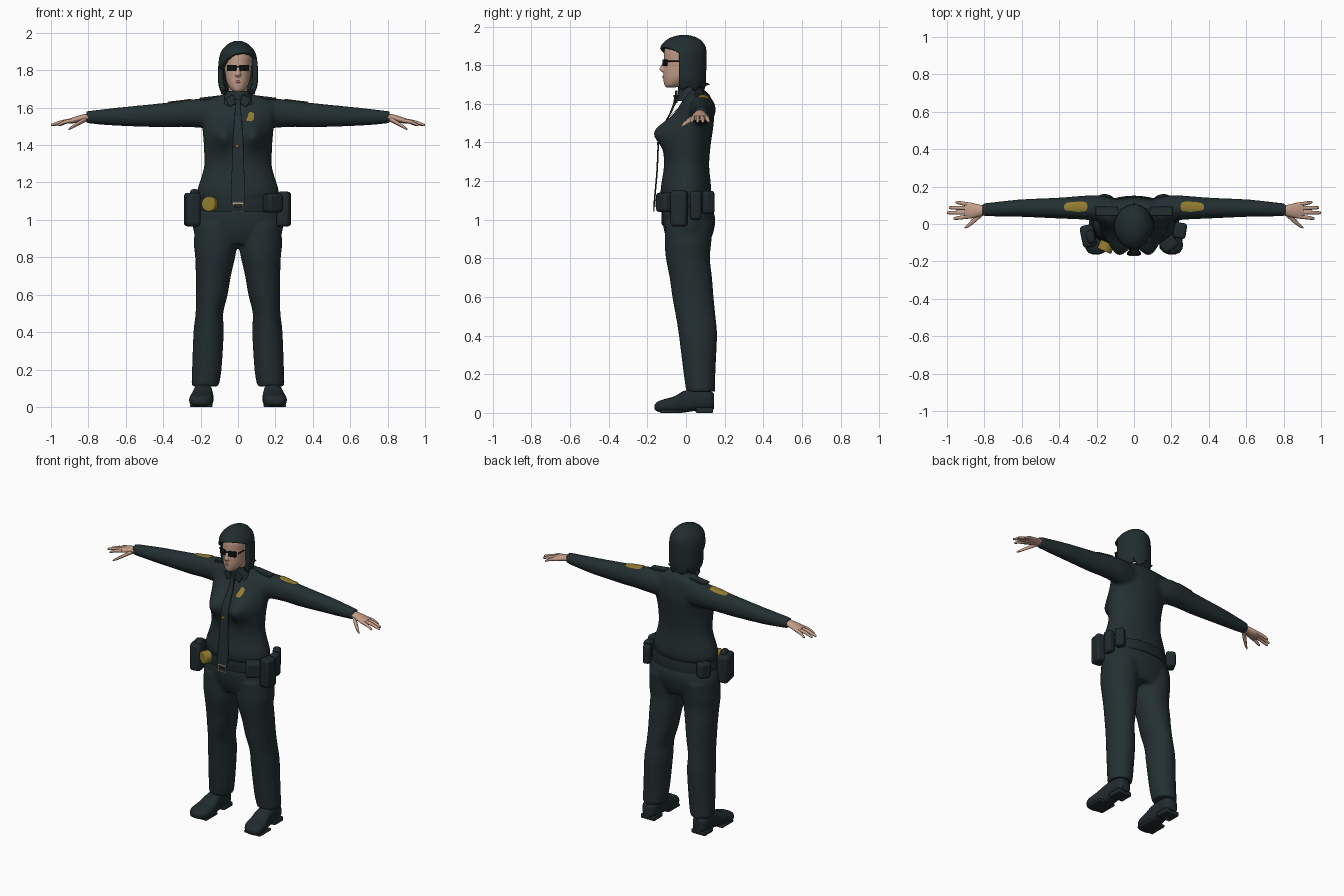
import bpy, bmesh, math
from mathutils import Matrix, Vector

cube = bpy.data.objects.get("Cube")
if cube:
    bpy.data.objects.remove(cube, do_unlink=True)


def material(name, *rgb):
    m = bpy.data.materials.new(name)
    m.use_nodes = True
    m.diffuse_color = (*rgb, 1)
    shader = m.node_tree.nodes["Principled BSDF"]
    shader.inputs["Base Color"].default_value = (*rgb, 1)
    shader.inputs["Roughness"].default_value = .8
    return m


uniform = material("dark uniform cloth", .017, .029, .031)
leather = material("dark leather", .014, .023, .026)
hair_mat = material("dark hair", .015, .026, .028)
gold = material("gold", .29, .2, .03)
skin = material("skin", .55, .34, .25)
lip_mat = material("lips", .36, .16, .13)
black = material("black lens", .004, .005, .006)
metal = material("pale metal", .5, .38, .25)


def finish(name, bm, mat, voxel=0, bevel=0, solid=0, wrap=None):
    """Turn a bmesh into a shaded object with its modifiers."""
    bmesh.ops.recalc_face_normals(bm, faces=bm.faces[:])
    mesh = bpy.data.meshes.new(name)
    bm.to_mesh(mesh)
    bm.free()
    mesh.materials.append(mat)
    ob = bpy.data.objects.new(name, mesh)
    bpy.context.scene.collection.objects.link(ob)
    bpy.ops.object.select_all(action='DESELECT')
    ob.select_set(True)
    bpy.context.view_layer.objects.active = ob
    bpy.ops.object.shade_smooth_by_angle(angle=math.radians(45))
    if voxel:
        mod = ob.modifiers.new("fuse", 'REMESH')
        mod.mode, mod.voxel_size, mod.use_smooth_shade = 'VOXEL', voxel, True
        mod = ob.modifiers.new("soften", 'SMOOTH')
        mod.factor, mod.iterations = .5, 4
    if wrap:
        mod = ob.modifiers.new("lie on cloth", 'SHRINKWRAP')
        mod.target, mod.wrap_mode, mod.offset = wrap, 'ABOVE_SURFACE', .005
    if solid:
        mod = ob.modifiers.new("thickness", 'SOLIDIFY')
        mod.thickness = solid
    if bevel:
        mod = ob.modifiers.new("round edges", 'BEVEL')
        mod.width, mod.segments = bevel, 3
    return ob


def loft(bm, axis, sections, side=1, n=28, power=2, steps=4):
    """Skin ellipse sections (position, centre a, centre b, radius a, radius b)."""
    pts = [Vector(s) for s in sections]
    pts = [pts[0]] + pts + [pts[-1]]
    rows = []
    for i in range(1, len(pts) - 2):
        a, b, c, d = pts[i - 1:i + 3]
        for k in range(steps):
            t = k / steps
            rows.append(b + (c - a) * t / 2 + (a * 2 - b * 5 + c * 4 - d) * t * t / 2
                        + ((b - c) * 3 + d - a) * t ** 3 / 2)
    rows.append(pts[-1])
    rings = []
    for t, ca, cb, ra, rb in rows:
        ring = []
        for j in range(n):
            ang = math.tau * j / n
            u, v = (math.copysign(abs(w) ** (2 / power), w) for w in (math.cos(ang), math.sin(ang)))
            a, b = ca + ra * u, cb + rb * v
            x, y, z = {'x': (t, a, b), 'y': (a, t, b), 'z': (a, b, t)}[axis]
            ring.append(bm.verts.new((x * side, y, z)))
        rings.append(ring)
    for lo, hi in zip(rings, rings[1:]):
        for j in range(n):
            bm.faces.new((lo[j], lo[j - 1], hi[j - 1], hi[j]))
    bm.faces.new(rings[0])
    bm.faces.new(rings[-1])


def box(bm, centre, size, turn=0, axis='Z'):
    mat = Matrix.Translation(centre) @ Matrix.Rotation(turn, 4, axis) @ Matrix.Diagonal((*size, 1))
    bmesh.ops.create_cube(bm, size=1, matrix=mat)


def patch(name, centre, size, rotation, target):
    """Rounded thin plate lying on the cloth."""
    bm = bmesh.new()
    bmesh.ops.create_grid(bm, x_segments=10, y_segments=10, size=1)
    for v in bm.verts:
        x, y = v.co.xy
        v.co = (x * math.sqrt(1 - y * y / 3) * size[0], y * math.sqrt(1 - x * x / 3) * size[1], 0)
    bm.transform(Matrix.Translation(centre) @ rotation)
    finish(name, bm, gold, wrap=target)


# Shirt: torso with bust, and both sleeves
bm = bmesh.new()
loft(bm, 'z', [(1.08, 0, 0, .2, .118), (1.13, 0, 0, .217, .13), (1.17, 0, 0, .215, .13),
               (1.28, 0, .003, .182, .117), (1.38, 0, .005, .182, .122), (1.45, 0, .015, .187, .122),
               (1.52, 0, .035, .195, .11), (1.58, 0, .05, .21, .09), (1.63, 0, .06, .19, .07),
               (1.655, 0, .06, .13, .055), (1.675, 0, .045, .06, .045)], n=48)
for v in bm.verts:
    if v.co.y < 0:
        v.co.y -= .075 * math.exp(-((abs(v.co.x) - .085) / .06) ** 2 - ((v.co.z - 1.455) / .07) ** 2)
for s in (1, -1):
    loft(bm, 'x', [(.1, .07, 1.56, .065, .08), (.2, .085, 1.57, .068, .078), (.3, .087, 1.567, .062, .07),
                   (.4, .085, 1.56, .056, .065), (.6, .085, 1.553, .047, .052),
                   (.72, .08, 1.55, .04, .042), (.81, .075, 1.549, .035, .032)], s)
shirt = finish("shirt", bm, uniform, voxel=.01)

# Trousers: hips and both legs
bm = bmesh.new()
loft(bm, 'z', [(.87, 0, .015, .2, .1), (.93, 0, .015, .235, .125), (1, 0, .015, .242, .137),
               (1.06, 0, .008, .225, .128), (1.11, 0, 0, .205, .118)], n=40)
for s in (1, -1):
    loft(bm, 'z', [(.98, .115, .015, .115, .125), (.87, .12, .01, .116, .12), (.8, .122, .01, .107, .114),
                   (.7, .132, .025, .094, .11), (.6, .14, .036, .085, .107), (.5, .153, .05, .074, .103),
                   (.4, .157, .062, .081, .099), (.2, .167, .07, .079, .082), (.11, .176, .077, .073, .076)], s)
finish("trousers", bm, uniform, voxel=.01)

# Shoes and heels
bm = bmesh.new()
for s in (1, -1):
    loft(bm, 'y', [(.145, .185, .06, .03, .04), (.12, .185, .065, .048, .05), (.05, .187, .067, .05, .056),
                   (-.01, .188, .058, .054, .056), (-.06, .193, .044, .062, .042),
                   (-.12, .199, .036, .062, .033), (-.15, .202, .032, .045, .024),
                   (-.162, .203, .03, .02, .012)], s, power=2.8)
finish("shoes", bm, leather)
bm = bmesh.new()
for s in (1, -1):
    box(bm, (.186 * s, .095, .014), (.1, .09, .028))
    box(bm, (.197 * s, -.075, .008), (.12, .12, .016))
finish("heels_and_soles", bm, leather, bevel=.006)

# Hands with fingers and thumb
bm = bmesh.new()
for s in (1, -1):
    loft(bm, 'x', [(.77, .075, 1.55, .026, .022), (.82, .072, 1.546, .03, .02), (.87, .072, 1.535, .042, .017),
                   (.905, .073, 1.527, .04, .013)], s)
    for root, tip, end in ((.04, .03, .965), (.062, .06, 1), (.084, .087, .99), (.104, .116, .955)):
        loft(bm, 'x', [(.88, root, 1.532, .011, .011), ((.88 + end) / 2, (root + tip) / 2, 1.524, .0105, .01),
                       (end - .008, tip, 1.509, .008, .007), (end, tip, 1.507, .003, .003)], s, n=12)
    loft(bm, 'x', [(.81, .06, 1.54, .016, .014), (.85, .024, 1.518, .016, .012),
                   (.885, -.006, 1.497, .011, .009), (.905, -.02, 1.485, .004, .004)], s, n=12)
finish("hands", bm, skin)

# Head, nose and neck
bm = bmesh.new()
loft(bm, 'z', [(1.685, 0, -.078, .02, .025), (1.7, 0, -.063, .04, .05), (1.735, 0, -.038, .06, .08),
               (1.78, 0, -.025, .069, .092), (1.83, 0, -.015, .075, .1), (1.88, 0, -.012, .078, .1),
               (1.92, 0, -.012, .06, .08), (1.94, 0, -.012, .03, .04)])
loft(bm, 'z', [(1.825, 0, -.105, .008, .01), (1.79, 0, -.117, .012, .017),
               (1.775, 0, -.12, .017, .018), (1.764, 0, -.112, .012, .01)], n=12)
loft(bm, 'z', [(1.6, 0, .04, .05, .05), (1.74, 0, .01, .05, .055)])
finish("head", bm, skin, voxel=.005)
bm = bmesh.new()
loft(bm, 'x', [(-.026, -.106, 1.738, .002, .002), (0, -.115, 1.739, .007, .008),
               (.026, -.106, 1.738, .002, .002)], n=12)
finish("lips", bm, lip_mat)

# Bobbed hair, cut open around the face
bm = bmesh.new()
loft(bm, 'z', [(1.68, 0, .004, .09, .095), (1.72, 0, -.005, .104, .108), (1.78, 0, -.012, .107, .117),
               (1.85, 0, -.014, .103, .12), (1.9, 0, -.015, .09, .115), (1.94, 0, -.012, .055, .075),
               (1.957, 0, -.01, .015, .02)], n=48)
for v in bm.verts:
    if v.co.z < 1.685:
        v.co.z += .012 * math.sin(9 * math.atan2(v.co.y, v.co.x))
front = Vector((0, -.035, 1.835))
fringe = Vector((-.3, .55, 1))
for normal in (Vector((0, 1, 0)), fringe):
    bmesh.ops.bisect_plane(bm, geom=bm.verts[:] + bm.edges[:] + bm.faces[:], plane_co=front, plane_no=normal)
opening = []
for f in bm.faces:
    c = f.calc_center_median() - front
    if (c.y < 0 and c.dot(fringe) < 0) or (f.calc_center_median().z < 1.695 and abs(f.normal.z) > .9):
        opening.append(f)
bmesh.ops.delete(bm, geom=opening, context='FACES')
finish("hair", bm, hair_mat, solid=.028)

# Sunglasses: lenses, bridge and temples
bm = bmesh.new()
for s in (1, -1):
    box(bm, (.033 * s, -.109, 1.812), (.052, .014, .034), .3 * s)
    box(bm, (.07 * s, -.055, 1.82), (.006, .09, .008))
box(bm, (0, -.117, 1.82), (.03, .008, .008))
finish("sunglasses", bm, black, bevel=.004)

# Collar band and flaps
bm = bmesh.new()
loft(bm, 'z', [(1.615, 0, .035, .09, .08), (1.65, 0, .03, .076, .072), (1.69, 0, .022, .062, .062)], n=32)
finish("collar", bm, uniform)
bm = bmesh.new()
for s in (1, -1):
    box(bm, (.036 * s, -.05, 1.637), (.05, .012, .05), .5 * s, 'Y')
    box(bm, (.145 * s, .068, 1.653), (.12, .05, .014), .12 * s, 'Y')
finish("collar_flaps_and_epaulettes", bm, uniform, bevel=.004)

# Necktie with knot and clasp
bm = bmesh.new()
loft(bm, 'z', [(1.065, 0, -.163, .005, .003), (1.1, 0, -.163, .037, .004), (1.25, 0, -.15, .034, .004),
               (1.4, 0, -.142, .028, .004), (1.47, 0, -.125, .024, .004), (1.55, 0, -.082, .019, .005),
               (1.61, 0, -.057, .014, .008), (1.645, 0, -.052, .02, .012)], power=4)
finish("necktie", bm, uniform)
bm = bmesh.new()
box(bm, (-.004, -.146, 1.395), (.018, .008, .016))
finish("tie_clasp", bm, gold, bevel=.003)

# Belt, buckle frame and gear
bm = bmesh.new()
loft(bm, 'z', [(1.045, 0, .006, .226, .14), (1.08, 0, .005, .227, .141), (1.115, 0, .003, .22, .137)], n=48)
finish("belt", bm, leather)
bm = bmesh.new()
for s in (1, -1):
    box(bm, (.026 * s, -.168, 1.067), (.006, .008, .05))
    box(bm, (0, -.168, 1.067 + .022 * s), (.052, .008, .006))
finish("buckle", bm, metal)
bm = bmesh.new()
box(bm, (.245, -.035, 1.058), (.07, .085, .185), -.15)
box(bm, (.185, -.105, 1.09), (.09, .075, .1), .6)
box(bm, (.238, .05, 1.075), (.05, .06, .15))
box(bm, (.205, .115, 1.09), (.05, .06, .12), .5)
box(bm, (-.2, .1, 1.085), (.06, .08, .1), -.5)
finish("belt_pouches", bm, leather, bevel=.016)
bm = bmesh.new()
box(bm, (-.245, -.065, 1.055), (.075, .12, .18), .2)
box(bm, (-.232, -.07, 1.14), (.045, .07, .05), .2)
finish("holster", bm, leather, bevel=.02)
bm = bmesh.new()
turn = Matrix.Translation((-.15, -.122, 1.085)) @ Matrix.Rotation(-.4, 4, 'Z') @ Matrix.Rotation(math.pi / 2, 4, 'X')
bmesh.ops.create_cone(bm, cap_ends=True, segments=24, radius1=.04, radius2=.04, depth=.05, matrix=turn)
finish("round_gold_case", bm, gold, bevel=.006)

# Gold chest badge and sleeve patches
tilt = Matrix.Rotation(.25, 4, 'Y') @ Matrix.Rotation(math.pi / 2, 4, 'X')
patch("chest_badge", (.07, -.09, 1.567), (.02, .045), tilt, shirt)
for side, s in (("left", 1), ("right", -1)):
    patch(side + "_sleeve_patch", (.312 * s, .092, 1.64), (.064, .03), Matrix.Rotation(-.2, 4, 'X'), shirt)
